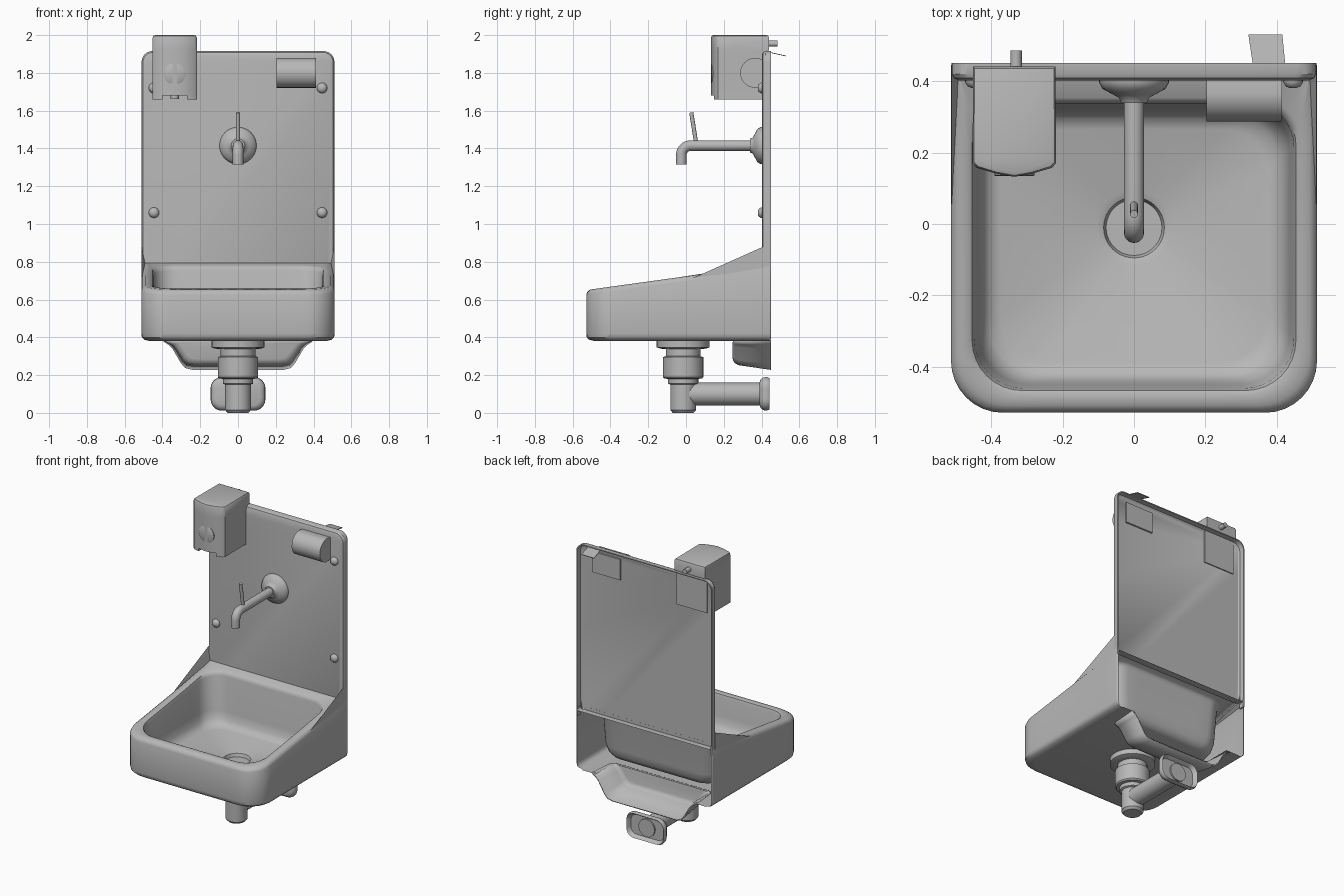
import bpy, bmesh, math
from mathutils import Vector

if "Cube" in bpy.data.objects:
    bpy.data.objects.remove(bpy.data.objects["Cube"])

steel = bpy.data.materials.new("brushed steel grey")
steel.diffuse_color = (0.48, 0.48, 0.48, 1)
steel.use_nodes = True
steel.node_tree.nodes["Principled BSDF"].inputs["Base Color"].default_value = steel.diffuse_color


def finish(name, bm, angle=40):
    me = bpy.data.meshes.new(name)
    bm.to_mesh(me)
    bm.free()
    ob = bpy.data.objects.new(name, me)
    bpy.context.collection.objects.link(ob)
    me.materials.append(steel)
    bpy.ops.object.select_all(action='DESELECT')
    ob.select_set(True)
    bpy.context.view_layer.objects.active = ob
    bpy.ops.object.shade_smooth_by_angle(angle=math.radians(angle))
    return ob


def skin(rings, caps=(True, True), closed=True, recalc=True, skip=None):
    """Skin a list of point rings that all have the same length."""
    bm = bmesh.new()
    vs = [[bm.verts.new(p) for p in r] for r in rings]
    n = len(rings[0])
    for a, b in zip(vs, vs[1:]):
        for i in range(n if closed else n - 1):
            q = [a[i], a[(i + 1) % n], b[(i + 1) % n], b[i]]
            if not (skip and all(skip(v.co) for v in q)):
                bm.faces.new(q)
    if caps[0]:
        bm.faces.new(vs[0][::-1])
    if caps[1]:
        bm.faces.new(vs[-1])
    if recalc:
        bmesh.ops.recalc_face_normals(bm, faces=bm.faces[:])
    return bm


def loft(name, rings, angle=40, **kw):
    return finish(name, skin(rings, **kw), angle)


def rounded(x0, x1, y0, y1, rf, rb, n=8, sub=8):
    """Counter-clockwise rounded rectangle; rf = radius at y0, rb = at y1."""
    out = []
    corners = [(x1 - rf, y0 + rf, rf, -90), (x1 - rb, y1 - rb, rb, 0),
               (x0 + rb, y1 - rb, rb, 90), (x0 + rf, y0 + rf, rf, 180)]
    arcs = [[(cx + r * math.cos(math.radians(a + 90 * k / n)),
              cy + r * math.sin(math.radians(a + 90 * k / n))) for k in range(n + 1)]
            for cx, cy, r, a in corners]
    for i, arc in enumerate(arcs):
        out += arc
        p, q = arc[-1], arcs[(i + 1) % 4][0]
        out += [(p[0] + (q[0] - p[0]) * k / sub, p[1] + (q[1] - p[1]) * k / sub)
                for k in range(1, sub)]
    return out


def lathe(name, profile, origin, axis, n=32):
    """Revolve (radius, height) pairs about an axis."""
    rot = Vector(axis).to_track_quat('Z', 'Y')
    return loft(name, [[Vector(origin) + rot @ Vector((r * math.cos(2 * math.pi * k / n),
                r * math.sin(2 * math.pi * k / n), h)) for k in range(n)] for r, h in profile])


def tube(name, path, r, n=20):
    """Round tube along (y, z) points in the x = 0 plane."""
    rings = []
    for i, p in enumerate(path):
        a, b = path[max(i - 1, 0)], path[min(i + 1, len(path) - 1)]
        t = Vector((0, b[0] - a[0], b[1] - a[1])).normalized()
        side = t.cross(Vector((1, 0, 0)))
        rings.append([Vector((r * math.cos(2 * math.pi * k / n), p[0], p[1]))
                      + side * r * math.sin(2 * math.pi * k / n) for k in range(n)])
    return loft(name, rings)


def rim_z(y):
    return 0.65 + (y + 0.53) * 0.138 + max(0, y - 0.05) * 0.03


# basin: outer shell, sloping rim, bowl and drain in one skin, open at the back
def outer(inset):
    return rounded(-0.512 + inset, 0.512 - inset, -0.528 + inset, 0.45, 0.145, 0.008)


def bowl(inset):
    return rounded(-0.455 + inset, 0.455 - inset, -0.468 + inset, 0.345 - inset, 0.14, 0.12)


def drain(r, z):
    out = []
    for x, y in bowl(0.1):
        a = math.atan2(y + 0.01, x)
        out.append((r * math.cos(a), -0.01 + r * math.sin(a), z))
    return out


rings = [[(x, y, z) for x, y in outer(i)] for i, z in ((0.045, 0.38), (0.015, 0.388), (0.003, 0.4), (0, 0.42))]
rings += [[(x, min(y, 0.45 if d else 0.412), rim_z(y) - d) for x, y in outer(i)]
          for i, d in ((0, 0.025), (0.006, 0.01), (0.02, 0))]
rings += [[(x, y, rim_z(y) - d) for x, y in bowl(i)] for i, d in ((-0.008, 0), (0.002, 0.006), (0.008, 0.025))]
rings += [[(x, y, z) for x, y in bowl(i)] for i, z in
          ((0.02, 0.52), (0.032, 0.47), (0.05, 0.442), (0.08, 0.43))]
rings += [drain(0.105, 0.42), drain(0.085, 0.412), drain(0.078, 0.39)]
bm = skin(rings, recalc=False, skip=lambda c: c.y > 0.41 and abs(c.x) < 0.505)


# opening in the basin underside above the trap cover
def underside():
    return [f for f in bm.faces if all(abs(v.co.z - 0.38) < 1e-4 for v in f.verts)]


for co, no in (((0, 0.262, 0), (0, 1, 0)), ((0.365, 0, 0), (1, 0, 0)), ((-0.365, 0, 0), (1, 0, 0))):
    fs = underside()
    geom = fs + list({e for f in fs for e in f.edges}) + list({v for f in fs for v in f.verts})
    bmesh.ops.bisect_plane(bm, geom=geom, plane_co=co, plane_no=no)
hole = [f for f in underside() if f.calc_center_median().y > 0.27 and abs(f.calc_center_bounds().x) < 0.3]
bmesh.ops.delete(bm, geom=hole, context='FACES')
finish("basin", bm)

# wings where the basin sides rise to the panel
for s, side in ((-1, "left"), (1, "right")):
    bm = bmesh.new()
    v = [bm.verts.new((s * x, y, z)) for x, y, z in
         ((0.511, 0.04, 0.715), (0.511, 0.42, 0.885), (0.511, 0.42, 0.76), (0.487, 0.42, 0.775))]
    for f in ((0, 1, 2), (0, 3, 1), (0, 2, 3), (1, 3, 2)):
        bm.faces.new([v[i] for i in f])
    bmesh.ops.recalc_face_normals(bm, faces=bm.faces[:])
    finish("wing_" + side, bm)

# back panel: pressed sheet whose edges fold back into a narrow lip
loft("back_panel", [[(x, y, z) for x, z in rounded(-0.51 + i, 0.51 - i, 0.775, 1.915 - i, 0.012 + i, 0.055)]
     for i, y in ((0.02, 0.411), (0.009, 0.418), (0.006, 0.45), (0, 0.45), (0, 0.42),
                  (0.006, 0.408), (0.02, 0.402))], angle=30)
# lips continuing down the basin's back edge
for s in (-1, 1):
    loft("panel_side_lip", [[(s * x, y, z) for x, y in
         ((0.5, 0.415), (0.51, 0.415), (0.51, 0.45), (0.5, 0.45))] for z in (0.74, 0.8)])

# hollow trap cover under the basin, open to the back
half = [(0.39, 0.385), (0.36, 0.365), (0.34, 0.345), (0.295, 0.27), (0.275, 0.248), (0.24, 0.24)]
prof = half + [(-x, z) for x, z in half[::-1]]
cover = loft("trap_cover", [[(x * s, y, 0.385 - (0.385 - z) * t) for x, z in prof] for s, t, y in
             ((0.88, 0.68, 0.255), (0.94, 0.79, 0.262), (0.97, 0.86, 0.28), (1, 1.03, 0.45))],
             caps=(True, False), closed=False)
mod = cover.modifiers.new("thickness", 'SOLIDIFY')
mod.thickness = 0.008

# drain stack, outlet pipe and wall flange
lathe("drain_stack", [(0.14, 0.385), (0.14, 0.347), (0.12, 0.34), (0.092, 0.338), (0.092, 0.3),
      (0.107, 0.295), (0.107, 0.19), (0.1, 0.182), (0.08, 0.18), (0.08, 0.155), (0.068, 0.15),
      (0.068, 0.015), (0.055, 0.0)], (0, -0.015, 0), (0, 0, 1))
tube("outlet_pipe", [(-0.02, 0.1), (0.425, 0.1)], 0.06, 28)
loft("outlet_flange", [[(x, y, z) for x, z in rounded(-0.145 + i, 0.145 - i, 0.012 + i, 0.19 - i,
     0.06 - i * 0.8, 0.06 - i * 0.8)] for i, y in ((0.022, 0.415), (0.012, 0.434), (0.006, 0.442),
                                                  (0, 0.428), (0.002, 0.412), (0.012, 0.396), (0.028, 0.39))])

# tap: wall rose, bent spout and lever
lathe("tap_rose", [(0.098, 0), (0.098, 0.012), (0.088, 0.03), (0.06, 0.045), (0.042, 0.055), (0.036, 0.07)],
      (0, 0.408, 1.415), (0, -1, 0))
bend = [(0.025 - 0.05 * math.sin(math.radians(a)), 1.365 + 0.05 * math.cos(math.radians(a)))
        for a in range(0, 91, 10)]
tube("tap_spout", [(0.4, 1.415)] + bend + [(-0.025, 1.315)], 0.028)
tube("tap_lever", [(0.055, 1.42), (0.028, 1.59)], 0.011, 12)

# panel bolts
for s in (-1, 1):
    for z in (1.06, 1.72):
        lathe("panel_bolt", [(0.028, 0), (0.028, 0.008), (0.02, 0.02), (0.008, 0.025)],
              (s * 0.445, 0.405, z), (0, -1, 0), 16)


# soap dispenser: box with a slightly pointed front, lower lips, button and rear knob
def dispenser_ring(i, z, back=0.418):
    return [(-0.335 + x, y, z) for x, y in
            ((-0.115 + i, back), (-0.117 + i, 0.17 + i), (-0.105 + i, 0.157 + i), (-0.05, 0.141 + i),
             (0, 0.132 + i), (0.05, 0.141 + i), (0.105 - i, 0.157 + i), (0.117 - i, 0.17 + i), (0.115 - i, back))]


loft("soap_dispenser", [dispenser_ring(0, 1.68), dispenser_ring(0, 1.915), dispenser_ring(0, 1.92, 0.44),
     dispenser_ring(0, 1.985, 0.44), dispenser_ring(0.004, 1.996, 0.435), dispenser_ring(0.014, 2.0, 0.425)])
for s in (-1, 1):
    loft("dispenser_lip", [[(-0.335 + s * x, y, z) for x, y in
         ((0.115, 0.41), (0.117, 0.17), (0.105, 0.158), (0.065, 0.147), (0.065, 0.41))]
         for z in (1.658, 1.69)])
lathe("dispenser_nozzle", [(0.022, 0), (0.022, 0.03)], (-0.335, 0.22, 1.663), (0, 0, 1), 16)
lathe("dispenser_button", [(0.057, 0), (0.057, 0.025), (0.052, 0.028)], (-0.335, 0.162, 1.795), (0, -1, 0))
lathe("dispenser_knob", [(0.016, 0), (0.016, 0.05)], (-0.33, 0.435, 1.955), (0, 1, 0), 16)

# towel holder: D-shaped drum passing through the panel, with a thin sheet at the rear
d_prof = [(0.42, 1.73), (0.42, 1.87)] + [(0.366 - 0.079 * math.sin(math.radians(a)),
          1.8 + 0.079 * math.cos(math.radians(a))) for a in range(0, 181, 12)]
loft("towel_holder", [[(x, y, z) for y, z in d_prof] for x in (0.203, 0.414)])
loft("rear_sheet", [[(x, y, 1.905 - (y - 0.45) * 0.22 + dz) for x, y in
     ((0.335, 0.43), (0.425, 0.43), (0.415, 0.53), (0.32, 0.53))] for dz in (0, 0.004)])
